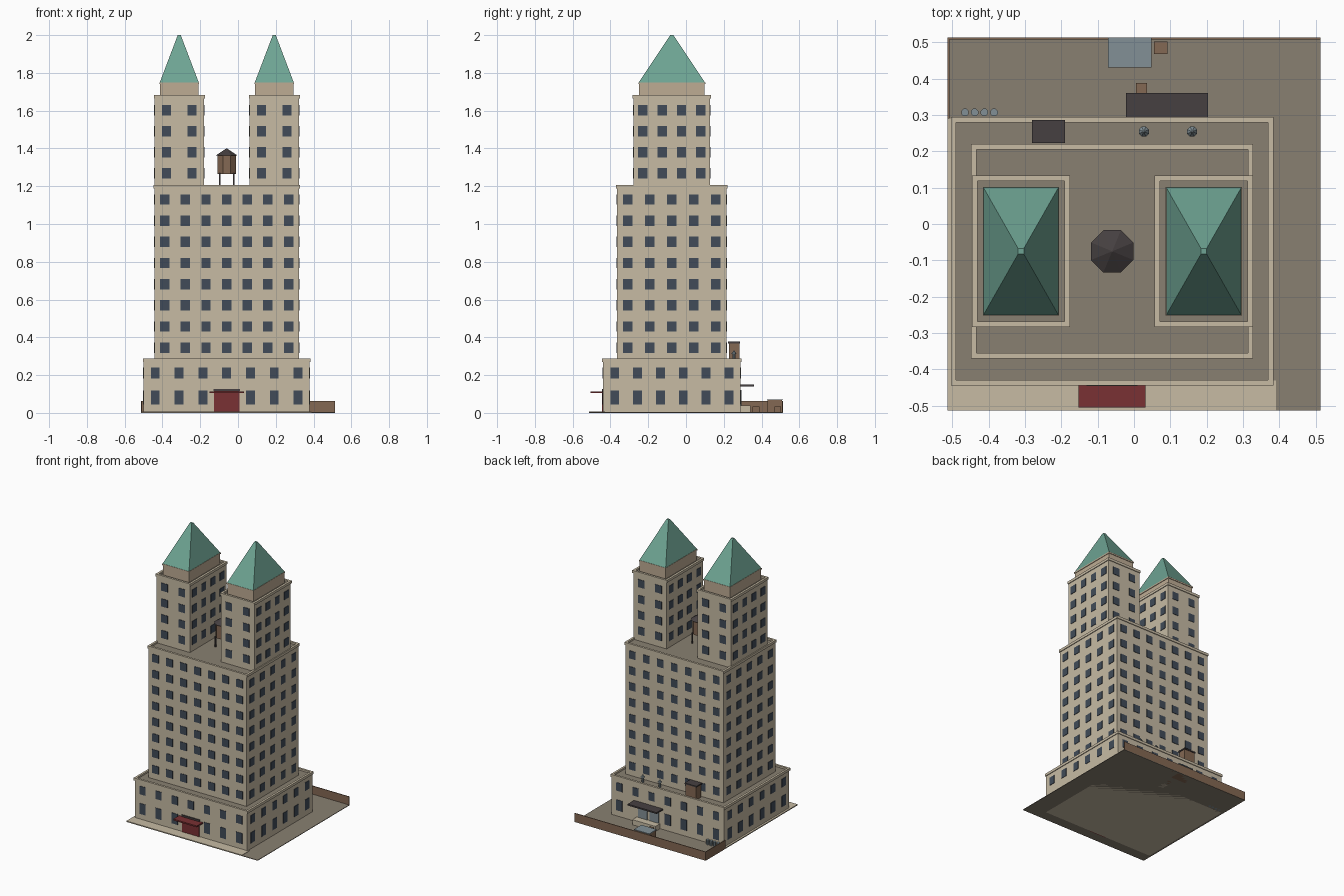
import bpy, bmesh, math
from mathutils import Matrix, Vector

if "Cube" in bpy.data.objects:
    bpy.data.objects.remove(bpy.data.objects["Cube"])


def lin(c):
    c /= 255
    return c / 12.92 if c <= 0.04045 else ((c + 0.055) / 1.055) ** 2.4


def mat(name, r, g, b):
    m = bpy.data.materials.new(name)
    m.diffuse_color = (lin(r), lin(g), lin(b), 1)
    m.use_nodes = True
    m.node_tree.nodes["Principled BSDF"].inputs["Base Color"].default_value = m.diffuse_color
    return m


STONE = mat("beige_stone", 199, 187, 164)
TAN = mat("tan_stone", 190, 172, 148)
ROOF = mat("grey_brown_paving", 137, 128, 113)
GLASS = mat("dark_window_blue", 65, 75, 88)
GREEN = mat("copper_green", 110, 164, 147)
RED = mat("dark_red", 122, 49, 51)
BROWN = mat("brown_wood", 132, 104, 83)
DARK = mat("charcoal", 70, 64, 65)
METAL = mat("blue_grey_metal", 130, 144, 150)


def finish(name, bm, m):
    bmesh.ops.recalc_face_normals(bm, faces=bm.faces)
    me = bpy.data.meshes.new(name)
    bm.to_mesh(me)
    bm.free()
    me.materials.append(m)
    ob = bpy.data.objects.new(name, me)
    bpy.context.collection.objects.link(ob)
    return ob


def boxes(name, m, items):
    """items: (x0, x1, y0, y1, z0, z1) boxes joined in one object"""
    bm = bmesh.new()
    for x0, x1, y0, y1, z0, z1 in items:
        mx = Matrix.Translation(((x0 + x1) / 2, (y0 + y1) / 2, (z0 + z1) / 2))
        mx = mx @ Matrix.Diagonal((x1 - x0, y1 - y0, z1 - z0, 1))
        bmesh.ops.create_cube(bm, size=1, matrix=mx)
    return finish(name, bm, m)


def cones(name, m, items, n=8):
    """items: (x, y, z0, z1, r0, r1) upright cones or cylinders"""
    bm = bmesh.new()
    for x, y, z0, z1, r0, r1 in items:
        mx = Matrix.Translation((x, y, (z0 + z1) / 2)) @ Matrix.Rotation(math.pi / n, 4, 'Z')
        bmesh.ops.create_cone(bm, cap_ends=True, segments=n, radius1=r0, radius2=r1,
                              depth=z1 - z0, matrix=mx)
    return finish(name, bm, m)


def block(name, cx, cy, hx, hy, z0, z1):
    """Walls with an overhanging parapet ring and a sunken roof"""
    r = z1 - 0.018
    boxes(name + "_walls", STONE, [(cx - hx, cx + hx, cy - hy, cy + hy, z0, r)])
    a, b, w = hx + 0.005, hy + 0.005, 0.015
    boxes(name + "_parapet", STONE, [
        (cx - a, cx + a, cy - b, cy - b + w, r, z1),
        (cx - a, cx + a, cy + b - w, cy + b, r, z1),
        (cx - a, cx - a + w, cy - b + w, cy + b - w, r, z1),
        (cx + a - w, cx + a, cy - b + w, cy + b - w, r, z1)])
    boxes(name + "_roof", ROOF, [(cx - a + w, cx + a - w, cy - b + w, cy + b - w, r, r + 0.006)])


def windows(name, cx, cy, hx, hy, nx, sx, ny, sy, rows, w=0.05, skip=None):
    """Thin window plates on all four sides; rows: (z, height)"""
    t, h, out = 0.003, w / 2, []
    for z, ht in rows:
        z0, z1 = z - ht / 2, z + ht / 2
        for s in (-1, 1):
            for i in range(nx):
                x, y = cx + (i - (nx - 1) / 2) * sx, cy + s * hy
                if not (skip and skip(s, x, z)):
                    out.append((x - h, x + h, y - t, y + t, z0, z1))
            for i in range(ny):
                x, y = cx + s * hx, cy + (i - (ny - 1) / 2) * sy
                out.append((x - t, x + t, y - h, y + h, z0, z1))
    boxes(name, GLASS, out)


CX, CY = -0.06, -0.075

# Lot, sidewalk and rear yard wall
E = 0.513
boxes("lot_ground", ROOF, [(-E, E, -E, E, 0, 0.004)])
boxes("sidewalk", STONE, [(-E, 0.39, -E, -0.43, 0.001, 0.007),
                          (-E, -0.49, -0.43, 0.29, 0.001, 0.007)])
boxes("yard_wall", BROWN, [(-E, E, E - 0.005, E, 0, 0.062),
                           (-E, -E + 0.005, 0.29, E - 0.005, 0, 0.062)])

# Podium: ground-floor windows leave room for the entrance and the loading dock
block("podium", CX, CY, 0.439, 0.364, 0, 0.288)
windows("podium_windows", CX, CY, 0.439, 0.364, 7, 0.126, 6, 0.121,
        [(0.212, 0.058), (0.082, 0.075)], 0.047,
        lambda s, x, z: z < 0.15 and (abs(x - CX) < 0.02 if s < 0 else 0 < x < 0.22))

# Main shaft
block("shaft", CX, CY, 0.383, 0.29, 0.27, 1.207)
windows("shaft_windows", CX, CY, 0.383, 0.29, 7, 0.1093, 5, 0.1165,
        [(0.345 + i * 0.1121, 0.055) for i in range(8)])

# Twin towers with copper roofs
for side, tx in (("left", -0.311), ("right", 0.192)):
    block(side + "_tower", tx, CY, 0.13, 0.203, 1.189, 1.682)
    windows(side + "_tower_windows", tx, CY, 0.13, 0.203, 2, 0.135, 4, 0.1025,
            [(1.268 + i * 0.1113, 0.055) for i in range(4)])
    boxes(side + "_tower_crown", TAN, [(tx - 0.101, tx + 0.101, CY - 0.173, CY + 0.173, 1.664, 1.74),
                                       (tx - 0.105, tx + 0.105, CY - 0.177, CY + 0.177, 1.74, 1.75)])
    roof = boxes(side + "_pyramid_roof", GREEN,
                 [(tx - 0.103, tx + 0.103, CY - 0.175, CY + 0.175, 1.75, 2.0)])
    for v in roof.data.vertices:
        if v.co.z > 1.9:
            v.co = Vector((tx + math.copysign(0.008, v.co.x - tx),
                           CY + math.copysign(0.008, v.co.y - CY), 2.0))

# Water tank between the towers
boxes("tank_legs", DARK, [(CX + sx * 0.037 - 0.004, CX + sx * 0.037 + 0.004,
                           CY + sy * 0.037 - 0.004, CY + sy * 0.037 + 0.004, 1.19, 1.27)
                          for sx in (-1, 1) for sy in (-1, 1)])
cones("tank_barrel", BROWN, [(CX, CY, 1.265, 1.365, 0.053, 0.053)])
cones("tank_roof", DARK, [(CX, CY, 1.362, 1.4, 0.063, 0.002)])

# Front entrance
F = CY - 0.364
boxes("entrance_doors", RED, [(-0.127, 0.007, F - 0.005, F + 0.005, 0, 0.115)])
boxes("entrance_lintel", DARK, [(-0.13, 0.01, F - 0.007, F + 0.005, 0.115, 0.127)])
boxes("entrance_canopy", RED, [(-0.152, 0.032, -0.505, F, 0.104, 0.114)])

# Loading dock at the back
B = CY + 0.364
boxes("dock_platform", STONE, [(0.0, 0.18, B, 0.342, 0, 0.04)])
boxes("dock_doors", METAL, [(x - 0.035, x + 0.035, B - 0.004, B + 0.004, 0.04, 0.12)
                            for x in (0.045, 0.135)])
boxes("dock_canopy", DARK, [(-0.022, 0.204, B, 0.36, 0.14, 0.15)])

# Yard items: bin with metal lid, crates and trash cans
boxes("yard_bin", BROWN, [(-0.07, 0.047, 0.432, E - 0.005, 0, 0.067)])
boxes("yard_bin_lid", METAL, [(-0.072, 0.048, 0.43, E, 0.067, 0.072)])
boxes("crates", BROWN, [(0.055, 0.092, 0.468, 0.502, 0, 0.034), (0.005, 0.036, 0.352, 0.388, 0, 0.034)])
cones("trash_cans", METAL, [(-0.465 + i * 0.0267, 0.307, 0, 0.036, 0.01, 0.011) for i in range(4)])

# Podium roof hut and vents
boxes("roof_hut", BROWN, [(-0.276, -0.194, 0.228, 0.282, 0.27, 0.368)])
boxes("roof_hut_cap", DARK, [(-0.281, -0.19, 0.223, 0.286, 0.368, 0.377)])
V = (0.027, 0.16)
cones("vent_pipes", METAL, [(x, 0.254, 0.27, 0.315, 0.008, 0.008) for x in V])
cones("vent_caps", METAL, [(x, 0.254, 0.313, 0.33, 0.015, 0.002) for x in V])
